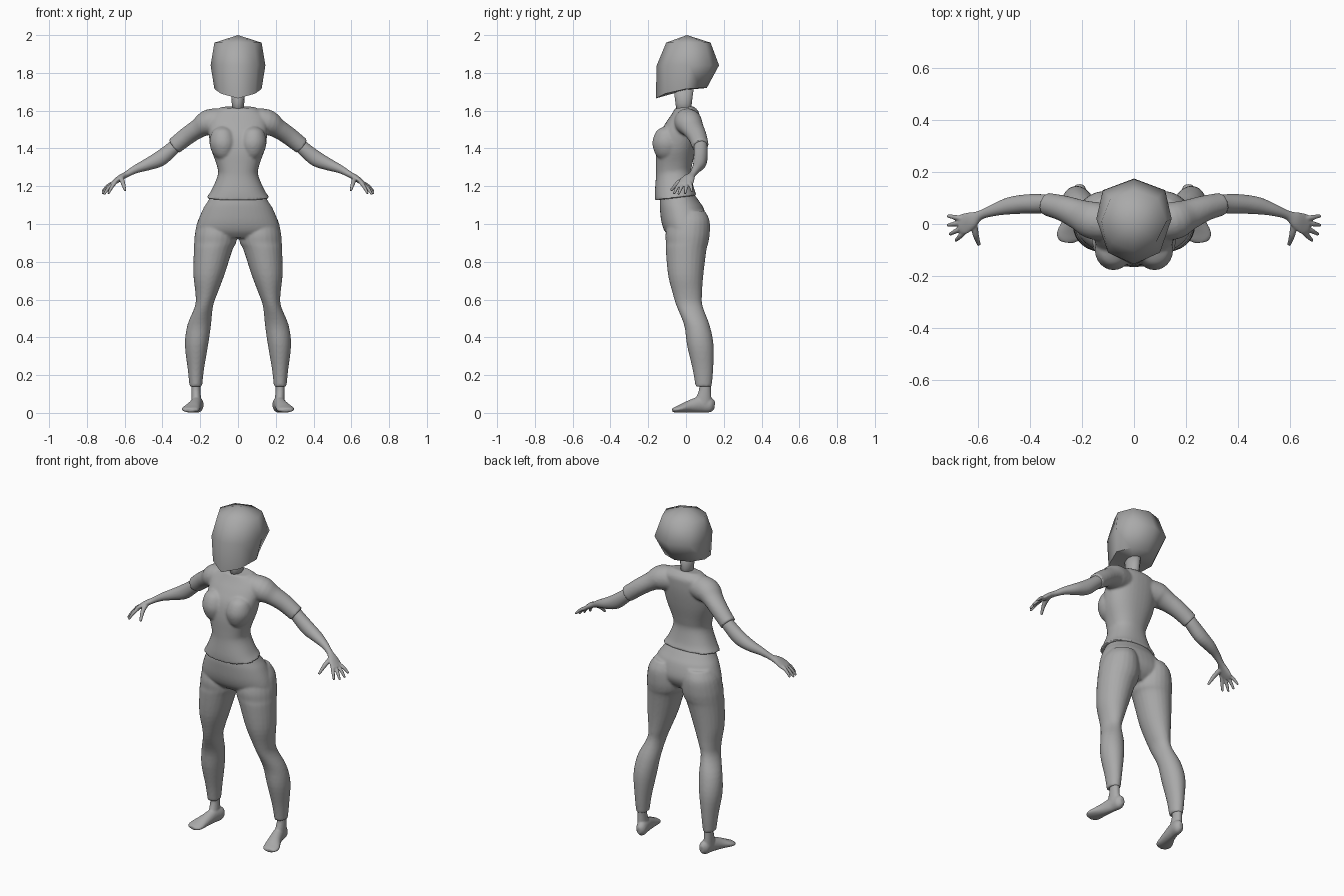
import bpy, bmesh, math
from mathutils import Vector

grey = bpy.data.materials.new("plain grey")
grey.diffuse_color = (0.4, 0.4, 0.4, 1)
X, Y, Z = Vector((1, 0, 0)), Vector((0, 1, 0)), Vector((0, 0, 1))


def spow(v, p):
    return math.copysign(abs(v) ** p, v)


def loft(bm, stations, side=1, axis=None, ref=X, n=2.0, seg=24, sub=4):
    """Closed smooth tube through stations (x, y, z, half width, half depth)."""
    P = [Vector(s) for s in stations]
    Q = [P[0]] + P + [P[-1]]
    path = []
    for i in range(1, len(Q) - 2):          # Catmull-Rom between stations
        a, b, c, d = Q[i - 1:i + 3]
        for k in range(sub):
            t = k / sub
            path.append((b * 2 + (c - a) * t + (a * 2 - b * 5 + c * 4 - d) * t * t
                         + (b * 3 - a - c * 3 + d) * t ** 3) * 0.5)
    path.append(P[-1])
    pts = [Vector(p[:3]) for p in path]
    rings = []
    for i, p in enumerate(path):
        t = axis or pts[min(i + 1, len(pts) - 1)] - pts[max(i - 1, 0)]
        t = t.normalized()
        u = (ref - t * ref.dot(t)).normalized()
        v = t.cross(u)
        ring = []
        for k in range(seg):
            a = 2 * math.pi * k / seg
            co = pts[i] + u * p[3] * spow(math.cos(a), 2 / n) + v * p[4] * spow(math.sin(a), 2 / n)
            co.x *= side
            ring.append(bm.verts.new(co))
        rings.append(ring)
    faces = [bm.faces.new(rings[0]), bm.faces.new(rings[-1])]
    for r0, r1 in zip(rings, rings[1:]):
        for k in range(seg):
            j = (k + 1) % seg
            faces.append(bm.faces.new((r0[k], r0[j], r1[j], r1[k])))
    bmesh.ops.recalc_face_normals(bm, faces=faces)


def span(z, y0, y1, x1, x0=None):
    """Station from its extents instead of centre and radii."""
    x0 = -x1 if x0 is None else x0
    return ((x0 + x1) / 2, (y0 + y1) / 2, z, (x1 - x0) / 2, (y1 - y0) / 2)


def finish(bm, name, voxel=None, smooth=4):
    me = bpy.data.meshes.new(name)
    bm.to_mesh(me)
    bm.free()
    ob = bpy.data.objects.new(name, me)
    bpy.context.collection.objects.link(ob)
    me.materials.append(grey)
    for p in me.polygons:
        p.use_smooth = True
    if voxel:                               # melt overlapping forms together
        m = ob.modifiers.new("merge", 'REMESH')
        m.mode, m.voxel_size, m.use_smooth_shade = 'VOXEL', voxel, True
        m = ob.modifiers.new("soften", 'SMOOTH')
        m.factor, m.iterations = 0.5, smooth
    return ob


# Head: low-poly eight-sided bob, half rings from front to back
bm = bmesh.new()
half_rings = [
    [(0, -.105, 1.96), (.085, -.07, 1.96), (.125, .01, 1.96), (.09, .10, 1.96), (0, .13, 1.96)],
    [(0, -.155, 1.84), (.10, -.11, 1.84), (.145, .02, 1.84), (.12, .13, 1.84), (0, .175, 1.84)],
    [(0, -.16, 1.665), (.09, -.11, 1.69), (.125, .0, 1.715), (.085, .08, 1.72), (0, .11, 1.72)],
]
rings = []
for h in half_rings:
    full = h + [(-x, y, z) for x, y, z in h[3:0:-1]]
    rings.append([bm.verts.new(c) for c in full])
top, base = bm.verts.new((0, .005, 2.0)), bm.verts.new((0, 0, 1.71))
for k in range(8):
    j = (k + 1) % 8
    bm.faces.new((top, rings[0][k], rings[0][j]))
    bm.faces.new((base, rings[2][j], rings[2][k]))
    for a, b in zip(rings, rings[1:]):
        bm.faces.new((a[k], b[k], b[j], a[j]))
bmesh.ops.recalc_face_normals(bm, faces=bm.faces[:])
head = finish(bm, "head")
bpy.context.view_layer.objects.active = head
head.select_set(True)
bpy.ops.object.shade_smooth_by_angle(angle=math.radians(60))

# Neck
bm = bmesh.new()
loft(bm, [span(1.59, -.052, .03, .031), span(1.64, -.058, .033, .033),
          span(1.73, -.07, .045, .04)], axis=Z, seg=10, sub=1)
finish(bm, "neck")

# Shirt: torso, bust and short sleeves
bm = bmesh.new()
loft(bm, [span(1.138, -.165, .058, .168), span(1.18, -.166, .042, .14),
          span(1.26, -.160, .028, .107), span(1.31, -.160, .035, .112),
          span(1.40, -.160, .055, .143), span(1.48, -.145, .068, .155),
          span(1.54, -.112, .072, .155), span(1.585, -.08, .068, .14),
          span(1.618, -.058, .04, .09)], axis=Vector((0, -.12, 1)), n=2.3, seg=40)
for s in (1, -1):
    loft(bm, [(.081, -.10, 1.515, .02, .02), (.081, -.10, 1.49, .055, .058),
              (.079, -.10, 1.43, .072, .078), (.077, -.10, 1.37, .055, .062),
              (.076, -.10, 1.335, .02, .03)], s, axis=Z)
    loft(bm, [(.05, 0, 1.545, .06, .065), (.15, .012, 1.538, .073, .07),
              (.21, .035, 1.506, .06, .052), (.272, .06, 1.464, .05, .048),
              (.3375, .077, 1.412, .044, .045)], s, ref=Y)
finish(bm, "shirt", .007)

# Trousers: hips and two legs
bm = bmesh.new()
loft(bm, [span(1.17, -.13, .035, .13), span(1.12, -.138, .07, .16),
          span(1.08, -.138, .095, .185), span(1.01, -.13, .112, .213),
          span(.96, -.112, .095, .218), span(.925, -.08, .06, .19)],
     axis=Z, n=2.15, seg=40)
for s in (1, -1):
    loft(bm, [span(1.07, -.06, .10, .18, .03), span(1.02, -.09, .124, .212, .015),
              span(.95, -.108, .126, .228, .004), span(.90, -.107, .118, .232, .010),
              span(.86, -.107, .108, .234, .030), span(.73, -.095, .092, .236, .072),
              span(.63, -.070, .085, .225, .110), span(.565, -.05, .088, .228, .132),
              span(.465, -.01, .125, .268, .143), span(.36, .005, .146, .281, .158),
              span(.23, .035, .144, .266, .180), span(.14, .05, .136, .257, .190)],
         s, axis=Z)
finish(bm, "trousers", .007)

for s, label in ((1, "left"), (-1, "right")):
    # Forearm with palm, thumb and fingers
    bm = bmesh.new()
    loft(bm, [(.325, .077, 1.42, .035, .036), (.36, .078, 1.388, .037, .038),
              (.415, .077, 1.345, .037, .041), (.48, .070, 1.315, .033, .032),
              (.542, .053, 1.29, .023, .022), (.592, .034, 1.262, .018, .016),
              (.625, .015, 1.243, .032, .016), (.655, 0, 1.22, .040, .013),
              (.672, -.006, 1.207, .033, .010)], s, ref=Y)
    for a, b in [((.655, .020, 1.222), (.719, .031, 1.172)),
                 ((.660, .006, 1.216), (.719, -.005, 1.160)),
                 ((.658, -.012, 1.216), (.710, -.040, 1.156)),
                 ((.648, -.026, 1.222), (.687, -.064, 1.160))]:
        a, b = Vector(a), Vector(b)
        mid = a.lerp(b, .55) + Z * .006
        loft(bm, [(*a, .010, .010), (*mid, .0095, .0095), (*b, .006, .006)], s, ref=X + Z, seg=12)
    loft(bm, [(.618, .01, 1.245, .014, .014), (.610, -.04, 1.22, .012, .012),
              (.597, -.080, 1.177, .007, .007)], s, ref=X, seg=12)
    finish(bm, label + " forearm and hand", .004, 2)

    # Bare foot with ankle
    bm = bmesh.new()
    loft(bm, [(.211, .152, .04, .012, .020), (.211, .13, .042, .029, .039),
              (.218, .08, .045, .030, .043), (.232, .02, .034, .036, .033),
              (.248, -.03, .022, .046, .021), (.256, -.055, .017, .043, .015),
              (.259, -.071, .014, .025, .010)], s)
    loft(bm, [(.223, .1, .165, .026, .032), (.223, .1, .12, .024, .032),
              (.220, .088, .05, .027, .048)], s, axis=Z)
    finish(bm, label + " foot", .005, 3)
